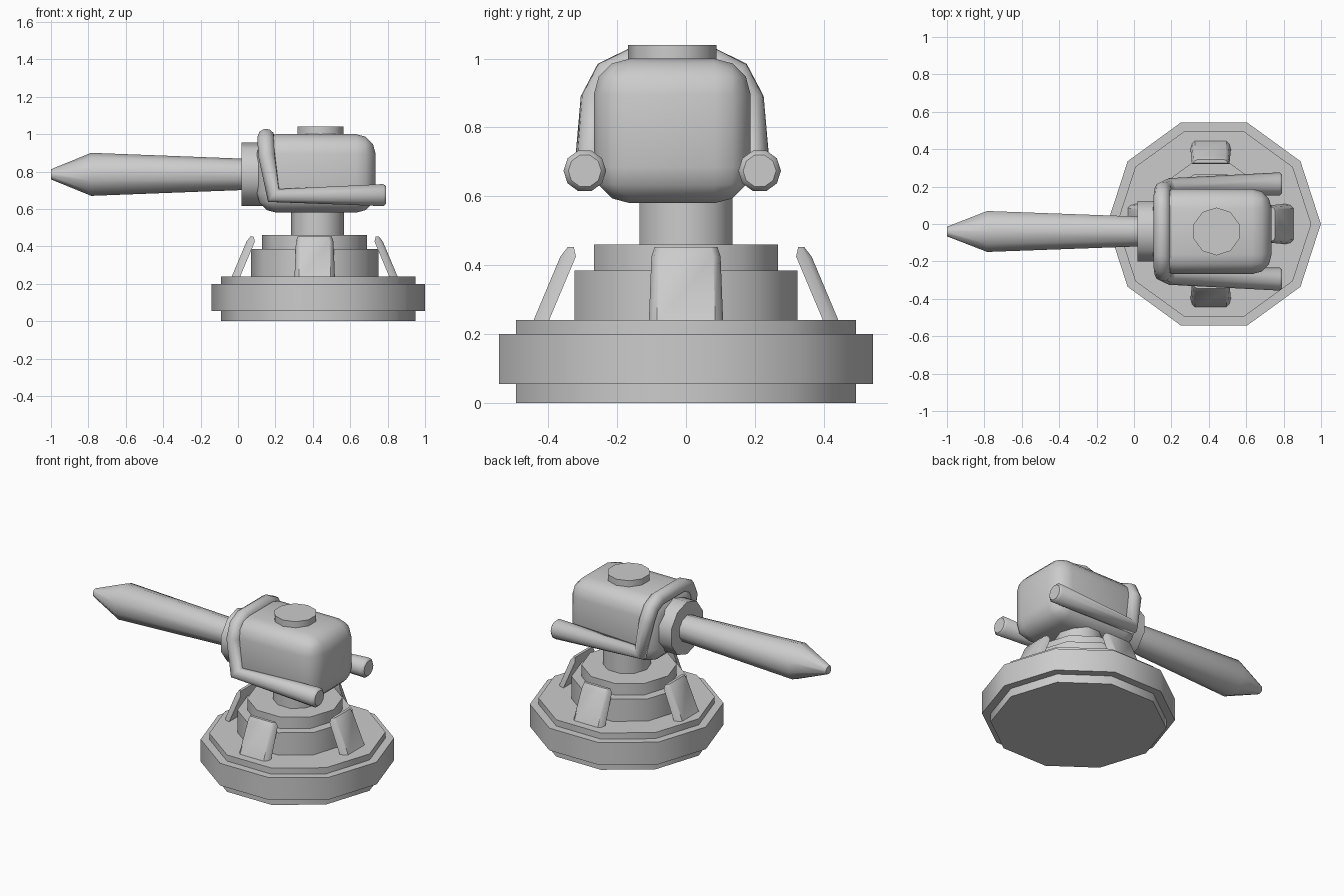
import bpy, bmesh
from math import pi, sin, cos, radians
from mathutils import Vector, Matrix

if "Cube" in bpy.data.objects:
    bpy.data.objects.remove(bpy.data.objects["Cube"])

HEAD_Y = -0.04


def finish(name, bm, angle=40):
    bmesh.ops.recalc_face_normals(bm, faces=bm.faces[:])
    mesh = bpy.data.meshes.new(name)
    bm.to_mesh(mesh)
    bm.free()
    ob = bpy.data.objects.new(name, mesh)
    bpy.context.collection.objects.link(ob)
    bpy.ops.object.select_all(action='DESELECT')
    ob.select_set(True)
    bpy.context.view_layer.objects.active = ob
    bpy.ops.object.shade_smooth_by_angle(angle=radians(angle))
    return ob


def lathe(name, profile, center, matrix=Matrix(), sides=10, start=0.0):
    """Closed solid of revolution from (radius, height) pairs."""
    bm = bmesh.new()
    m = Matrix.Translation(center) @ matrix
    rings = [[bm.verts.new(m @ Vector((r * cos(start + 2 * pi * i / sides),
                                       r * sin(start + 2 * pi * i / sides), h)))
              for i in range(sides)] for r, h in profile]
    for a, b in zip(rings, rings[1:]):
        for i in range(sides):
            j = (i + 1) % sides
            bm.faces.new((a[i], a[j], b[j], b[i]))
    bm.faces.new(rings[0])
    bm.faces.new(rings[-1])
    return finish(name, bm)


# Stepped base, tiers and swivel neck
lathe("base", [(.52, 0), (.52, .055), (.571, .055), (.571, .2), (.52, .2), (.52, .24)],
      (.428, 0, 0))
lathe("base_tiers", [(.34, .23), (.34, .385), (.281, .385), (.281, .46)], (.41, 0, 0))
lathe("neck", [(.142, .45), (.142, .62)], (.425, 0, 0))

# Four leaning plates around the tiers, with turned-in side edges
section = [(-.108, -.03), (-.1, .0), (-.085, .015), (.085, .015), (.1, .0), (.108, -.03)]
for k in range(4):
    bm = bmesh.new()
    turn = Matrix.Translation((.41, 0, 0)) @ Matrix.Rotation(k * pi / 2, 4, 'Z')
    levels = [(.43, .235, 1, 1), (.35, .425, .93, 1), (.338, .452, .85, .4)]
    rings = [[bm.verts.new(turn @ Vector((r + d * q, w * s, z))) for w, d in section]
             for r, z, s, q in levels]
    for a, b in zip(rings, rings[1:]):
        for i in range(6):
            j = (i + 1) % 6
            bm.faces.new((a[i], a[j], b[j], b[i]))
    bm.faces.new(rings[0])
    bm.faces.new(rings[-1])
    finish("base_plate_%d" % (k + 1), bm)

# Rounded head
bm = bmesh.new()
bmesh.ops.create_cube(bm, size=1, matrix=Matrix.Translation((.418, HEAD_Y, .79))
                      @ Matrix.Diagonal((.635, .456, .42, 1)))
bmesh.ops.bevel(bm, geom=bm.edges[:], offset=.105, segments=3, profile=.5, affect='EDGES')
finish("head", bm, 60)

# Cap on top of the head
lathe("head_cap", [(.128, .97), (.128, 1.04)], (.441, HEAD_Y, 0), start=pi / 2)

# Collar and barrel along -x
to_left = Matrix.Rotation(-pi / 2, 4, 'Y')
lathe("collar", [(.17, -.2), (.17, -.02)], (0, HEAD_Y, .785), to_left)
lathe("barrel", [(.083, -.05), (.115, .785), (.027, 1.0)], (0, HEAD_Y, .785), to_left)

# Pipe frame: two side arms joined by a hoop over the head (x, y, z, radius)
half = [(.792, .254, .674, .048), (.778, .254, .674, .062), (.19, .238, .672, .047),
        (.155, .222, .88, .046), (.15, .185, .953, .046), (.15, .12, .984, .046)]
path = half + [(x, -y, z, r) for x, y, z, r in reversed(half)]
curve = bpy.data.curves.new("pipe_frame", 'CURVE')
curve.dimensions = '3D'
curve.bevel_depth = 1.0
curve.bevel_resolution = 3
curve.use_fill_caps = True
spline = curve.splines.new('POLY')
spline.points.add(len(path) - 1)
for p, (x, y, z, r) in zip(spline.points, path):
    p.co = (x, y + HEAD_Y, z, 1)
    p.radius = r
bpy.context.collection.objects.link(bpy.data.objects.new("pipe_frame", curve))
